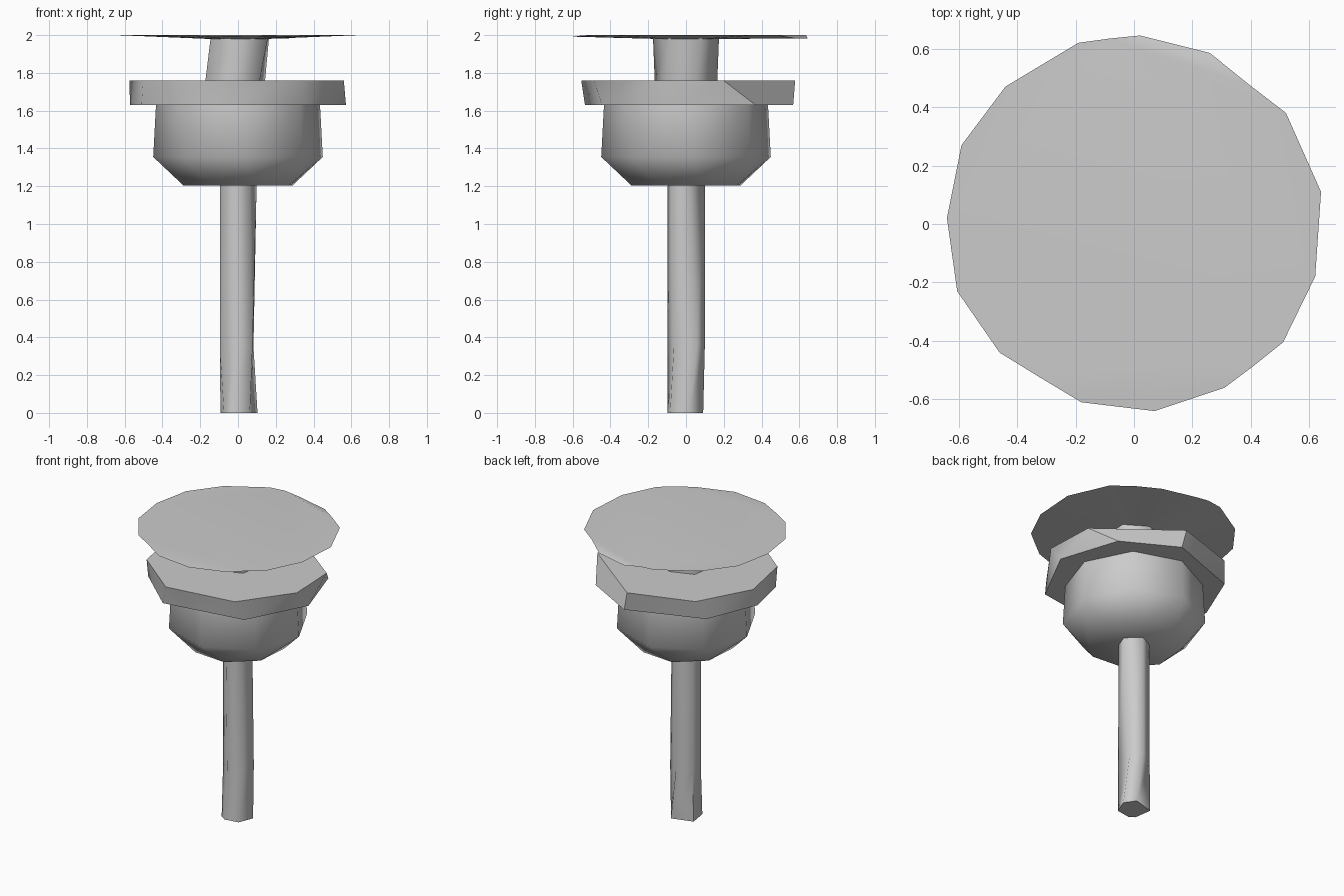
import bpy, bmesh
from math import sin, cos, radians

if "Cube" in bpy.data.objects:
    bpy.data.objects.remove(bpy.data.objects["Cube"])


def ring(angles, r, z):
    """Irregular polygon ring: vertex angles in degrees, one radius, one height."""
    return [(r * cos(radians(a)), r * sin(radians(a)), z) for a in angles]


def finish(name, bm, angle=35):
    bmesh.ops.recalc_face_normals(bm, faces=bm.faces)
    mesh = bpy.data.meshes.new(name)
    bm.to_mesh(mesh)
    bm.free()
    ob = bpy.data.objects.new(name, mesh)
    bpy.context.collection.objects.link(ob)
    bpy.ops.object.select_all(action='DESELECT')
    ob.select_set(True)
    bpy.context.view_layer.objects.active = ob
    bpy.ops.object.shade_smooth_by_angle(angle=radians(angle))
    return ob


def loft(name, rings, cap_bottom=True, cap_top=True, angle=50):
    bm = bmesh.new()
    rows = [[bm.verts.new(p) for p in r] for r in rings]
    n = len(rows[0])
    for a, b in zip(rows, rows[1:]):
        for i in range(n):
            j = (i + 1) % n
            bm.faces.new((a[i], a[j], b[j], b[i]))
    if cap_bottom:
        bm.faces.new(rows[0][::-1])
    if cap_top:
        bm.faces.new(rows[-1])
    return finish(name, bm, angle)


# Slightly crooked stem
loft("stem", [
    ring([10, 60, 152, 225, 250, 307], 0.105, 0.0),
    ring([35, 85, 150, 195, 262, 320], 0.1, 0.35),
    ring([10, 85, 150, 195, 255, 310], 0.1, 1.21),
], cap_top=False, angle=70)

# Faceted cup with a chamfered base
eight = [i * 45 for i in range(8)]
loft("cup", [
    ring([a + 18 for a in eight], 0.305, 1.205),
    ring([a + 4 for a in eight], 0.45, 1.355),
    ring([a + 4 for a in eight], 0.435, 1.635),
], cap_top=False)

# Wide flange on top of the cup
loft("flange", [
    ring([249, 309, 356, 400, 442, 498, 537, 567], 0.573, 1.63),
    ring([253, 303, 345, 380, 445, 491, 532, 570], 0.58, 1.76),
])

# Neck leaning slightly between flange and disc
six = [i * 60 for i in range(6)]
loft("neck", [
    [(x - 0.015, y, z) for x, y, z in ring([a + 20 for a in six], 0.168, 1.755)],
    [(x + 0.01, y, z) for x, y, z in ring([a + 28 for a in six], 0.175, 1.99)],
], cap_bottom=False, cap_top=False, angle=70)

# Thin top disc: flat centre, two drooping edge flaps, shallow cone underneath
H, S, N = 2.0, 1.993, 1.982
rim = [(0.64, 0.11, H), (0.52, 0.38, H), (0.39, 0.48, H), (0.26, 0.585, N),
       (0.02, 0.645, N), (-0.08, 0.635, H), (-0.19, 0.62, H), (-0.44, 0.47, H),
       (-0.59, 0.27, H), (-0.64, 0.02, H), (-0.605, -0.23, H), (-0.46, -0.44, H),
       (-0.33, -0.52, H), (-0.18, -0.61, S), (0.07, -0.64, S), (0.31, -0.56, S),
       (0.41, -0.485, H), (0.51, -0.405, H), (0.62, -0.18, H)]
bm = bmesh.new()
outer = [bm.verts.new(p) for p in rim]
inner = [bm.verts.new((x * 0.25, y * 0.25, 1.98)) for x, y, z in rim]
bm.faces.new([v for v in outer if v.co.z > 1.999])
bm.faces.new(outer[2:6])
bm.faces.new(outer[12:17])
for i in range(len(rim)):
    j = (i + 1) % len(rim)
    bm.faces.new((outer[j], outer[i], inner[i], inner[j]))
finish("top_disc", bm, 30)
